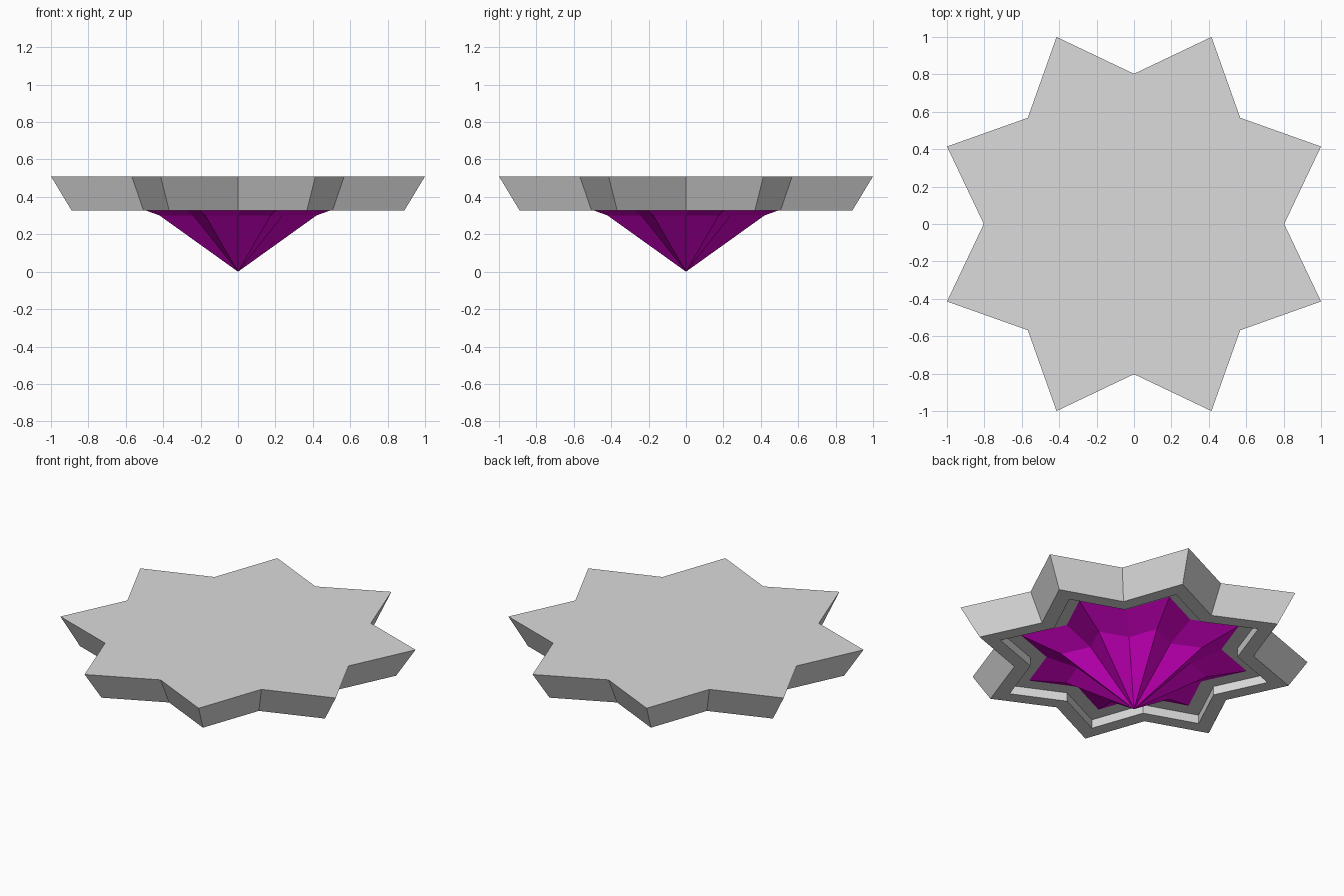
import bpy, bmesh, math

if "Cube" in bpy.data.objects:
    bpy.data.objects.remove(bpy.data.objects["Cube"])

TIP, VALLEY = 1.0824, 0.803   # star radii at full size


def material(name, rgb):
    m = bpy.data.materials.new(name)
    m.diffuse_color = (*rgb, 1.0)
    m.use_nodes = True
    m.node_tree.nodes["Principled BSDF"].inputs["Base Color"].default_value = m.diffuse_color
    return m


def star_ring(bm, scale, z):
    """Eight-pointed star loop; valleys lie on the axes."""
    ring = []
    for i in range(16):
        a = i * math.pi / 8
        r = scale * (TIP if i % 2 else VALLEY)
        ring.append(bm.verts.new((r * math.cos(a), r * math.sin(a), z)))
    return ring


def bridge(bm, a, b):
    for i in range(16):
        j = (i + 1) % 16
        bm.faces.new((a[i], a[j], b[j], b[i]))


def finish(bm, name, mat):
    mesh = bpy.data.meshes.new(name)
    bm.to_mesh(mesh)
    bm.free()
    mesh.materials.append(mat)
    obj = bpy.data.objects.new(name, mesh)
    bpy.context.collection.objects.link(obj)


grey = material("light grey", (0.71, 0.71, 0.71))
purple = material("purple", (0.74, 0.0, 0.65))

# Star plate: flat top, tapered wall, bottom rim and shallow recess
bm = bmesh.new()
rings = [star_ring(bm, s, z) for s, z in
         ((1.0, 0.51), (0.89, 0.328), (0.77, 0.328), (0.77, 0.385))]
bm.faces.new(rings[0])
for upper, lower in zip(rings, rings[1:]):
    bridge(bm, lower, upper)
bm.faces.new(rings[-1][::-1])
finish(bm, "star_plate", grey)

# Faceted star cone: shallow collar, then straight down to a point
bm = bmesh.new()
top = star_ring(bm, 0.65, 0.384)
mid = star_ring(bm, 0.42, 0.301)
bridge(bm, mid, top)
apex = bm.verts.new((0, 0, 0))
for i in range(16):
    bm.faces.new((apex, mid[(i + 1) % 16], mid[i]))
finish(bm, "star_cone", purple)
